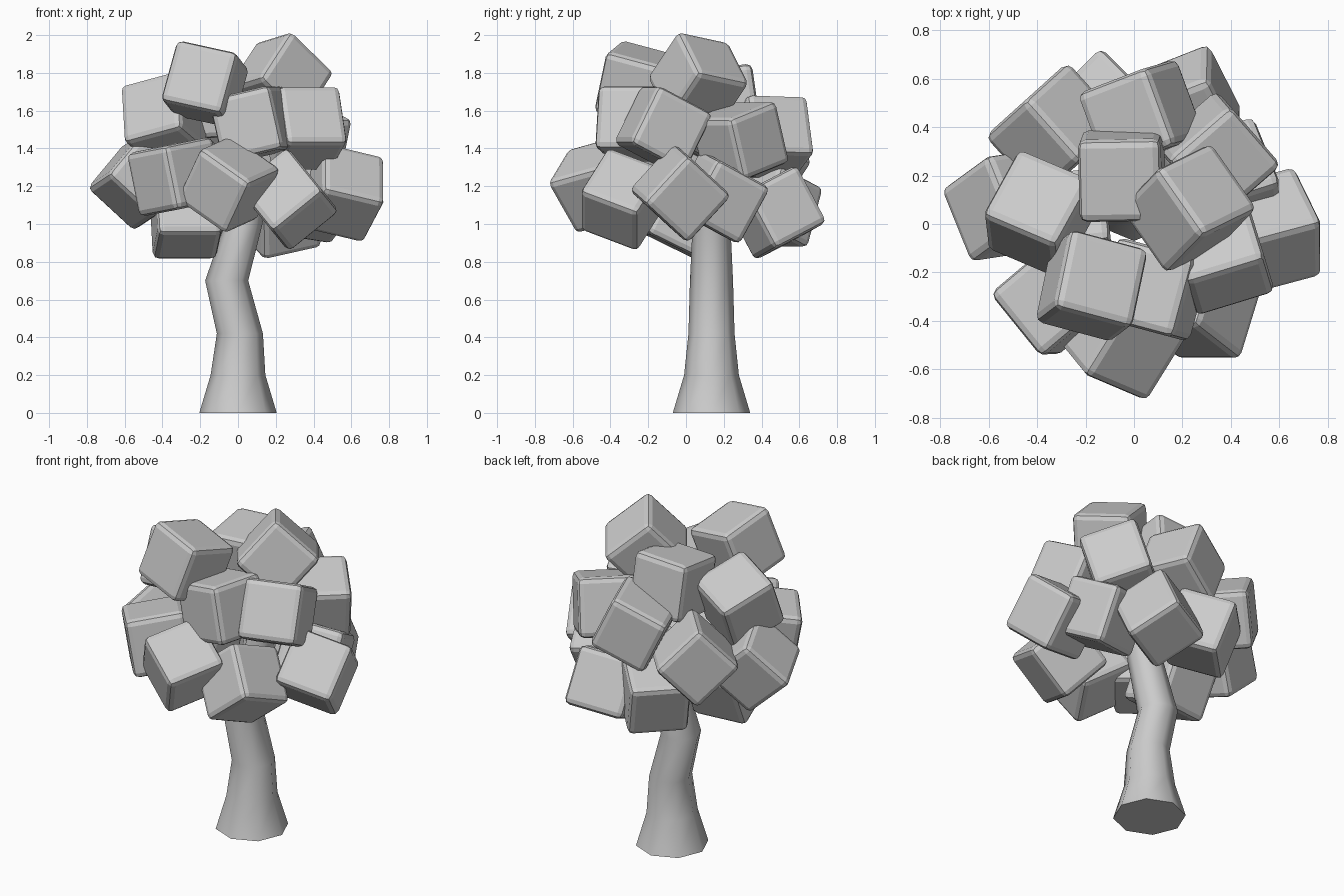
import bpy, bmesh, math
from mathutils import Matrix

if "Cube" in bpy.data.objects:
    bpy.data.objects.remove(bpy.data.objects["Cube"])

SIZE, BEVEL = 0.343, 0.033


def finish(name, bm, angle):
    bmesh.ops.recalc_face_normals(bm, faces=bm.faces)
    me = bpy.data.meshes.new(name)
    bm.to_mesh(me)
    bm.free()
    ob = bpy.data.objects.new(name, me)
    bpy.context.collection.objects.link(ob)
    bpy.ops.object.select_all(action='DESELECT')
    ob.select_set(True)
    bpy.context.view_layer.objects.active = ob
    bpy.ops.object.shade_smooth_by_angle(angle=math.radians(angle))


# Bent trunk: octagonal rings (centre x, z, radius), buried in the crown
def trunk():
    rings = [(0, 0, 0.205), (0, 0.2, 0.145), (0.01, 0.42, 0.122),
             (-0.06, 0.7, 0.114), (0.03, 1, 0.1), (0.09, 1.3, 0.07)]
    bm = bmesh.new()
    loops = []
    for cx, z, r in rings:
        loops.append([bm.verts.new((cx + r * math.cos(i * math.pi / 4),
                                    0.135 + r * math.sin(i * math.pi / 4), z))
                      for i in range(8)])
    for lo, hi in zip(loops, loops[1:]):
        for i in range(8):
            j = (i + 1) % 8
            bm.faces.new((lo[i], lo[j], hi[j], hi[i]))
    bm.faces.new(loops[0])
    bm.faces.new(loops[-1])
    finish("trunk", bm, 50)


# Rounded leaf cube: turned by heading, tilt and roll in degrees
def leaf_cube(name, x, y, z, heading, tilt, roll):
    bm = bmesh.new()
    bmesh.ops.create_cube(bm, size=SIZE)
    bmesh.ops.bevel(bm, geom=bm.edges[:], offset=BEVEL, segments=2,
                    profile=0.5, affect='EDGES')
    rot = (Matrix.Rotation(math.radians(heading), 4, 'Z')
           @ Matrix.Rotation(math.radians(-tilt), 4, 'Y')
           @ Matrix.Rotation(math.radians(roll), 4, 'X'))
    bmesh.ops.transform(bm, matrix=Matrix.Translation((x, y, z)) @ rot, verts=bm.verts)
    finish(name, bm, 15)


trunk()

# Crown cubes: top, middle and lower tiers
leaf_cube("leaf_top_right", .225, .065, 1.76, 125, -10, 42)
leaf_cube("leaf_top_front", -.175, -.255, 1.74, -15, -12, -15)
leaf_cube("leaf_top_back", -.05, .2, 1.65, 1, 3, 8)
leaf_cube("leaf_upper_left", -.39, .04, 1.56, -23, 14, -23)
leaf_cube("leaf_upper_front", .08, -.27, 1.53, -15, 13, 0)
leaf_cube("leaf_upper_right", .355, -.12, 1.505, 17, 0, -27)
leaf_cube("leaf_upper_back_right", .345, .285, 1.44, 131, 17, 0)
leaf_cube("leaf_upper_back", .03, .45, 1.46, 21, 25, -2)
leaf_cube("leaf_lower_left", -.52, .08, 1.23, -68, 14, 46)
leaf_cube("leaf_lower_front_left", -.33, -.31, 1.25, -51, 7, 9)
leaf_cube("leaf_lower_front", -.05, -.465, 1.21, -23, -33, 16)
leaf_cube("leaf_lower_front_right", .265, -.335, 1.13, 0, 39, -26)
leaf_cube("leaf_lower_right", .56, -.03, 1.165, 15, -13, 49)
leaf_cube("leaf_lower_back_right", .39, .18, 1.14, 112, -27, 10)
leaf_cube("leaf_lower_back", .22, .475, 1.06, 117, 25, -13)
leaf_cube("leaf_lower_back_middle", -.11, .46, 1.09, 45, 0, -20)
leaf_cube("leaf_lower_back_left", -.33, .388, 1.325, 42, 46, 0)
leaf_cube("leaf_bottom_left", -.275, 0, 1.035, 6, 0, -26)
